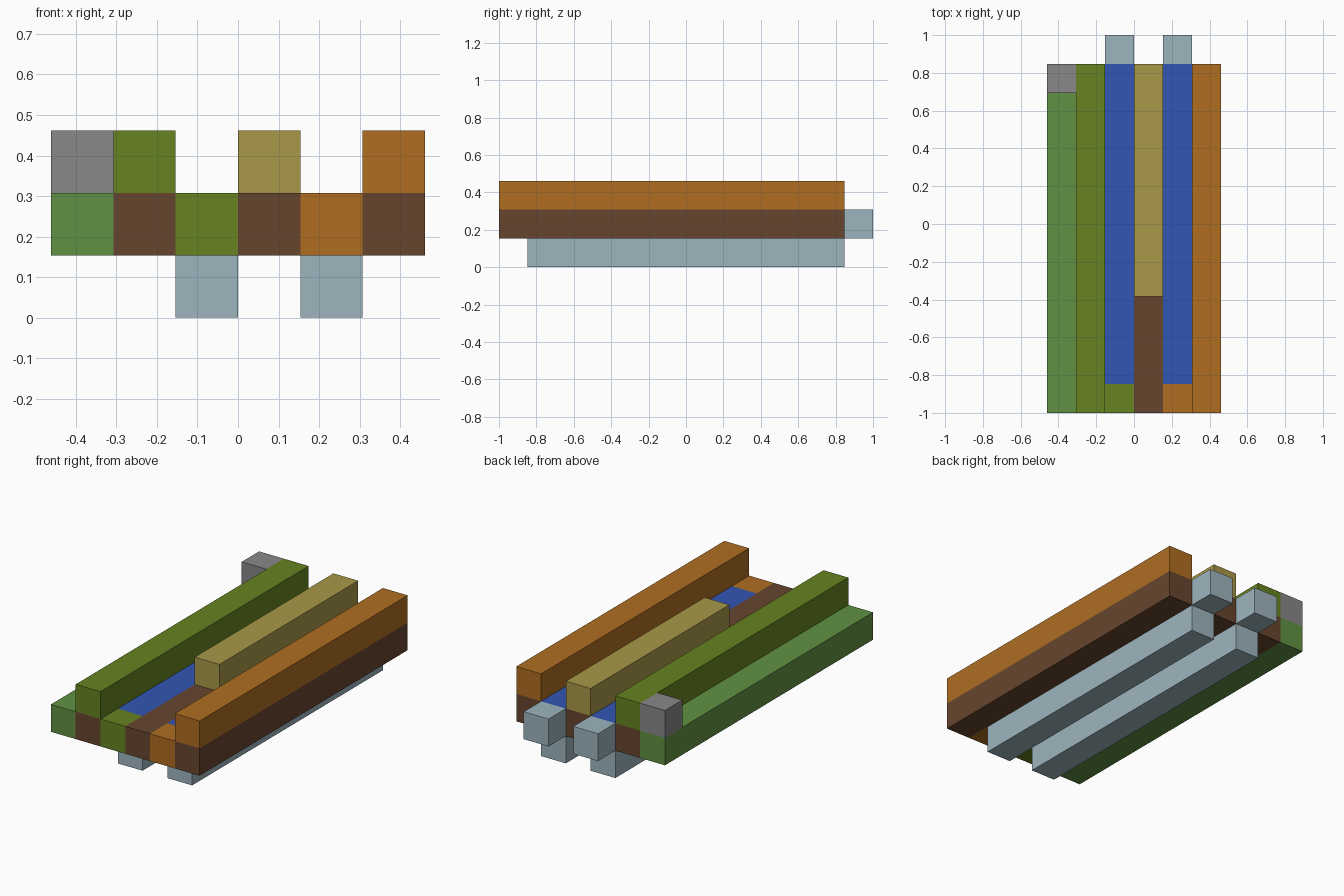
import bpy
import bmesh

U = 2 / 13          # one grid cell
BACK = 5.5          # rear end of the main beams, in cells
FRONT = -6.5        # front end of the main beams, in cells

if "Cube" in bpy.data.objects:
    bpy.data.objects.remove(bpy.data.objects["Cube"], do_unlink=True)


def linear(c):
    c /= 255
    return c / 12.92 if c <= 0.04045 else ((c + 0.055) / 1.055) ** 2.4


def material(name, *rgb):
    mat = bpy.data.materials.new(name)
    colour = (*[linear(c) for c in rgb], 1)
    mat.diffuse_color = colour
    mat.use_nodes = True
    bsdf = next(n for n in mat.node_tree.nodes if n.type == "BSDF_PRINCIPLED")
    bsdf.inputs["Base Color"].default_value = colour
    return mat


grey = material("grey", 136, 136, 136)
green = material("leaf green", 97, 145, 66)
olive = material("olive green", 102, 131, 33)
brown = material("brown", 103, 69, 46)
tan = material("tan", 168, 152, 72)
orange = material("orange", 175, 109, 33)
blue = material("water blue", 50, 86, 180)
pale = material("pale blue", 157, 181, 190)


def beam(name, column, layer, mat, front=FRONT, back=BACK):
    """One-cell-square beam running front to back in a column and layer."""
    bm = bmesh.new()
    bmesh.ops.create_cube(bm, size=1)
    for v in bm.verts:
        v.co.x = (column - 2.5 + v.co.x) * U
        v.co.y = (back if v.co.y > 0 else front) * U
        v.co.z = (layer + 0.5 + v.co.z) * U
    mesh = bpy.data.meshes.new(name)
    bm.to_mesh(mesh)
    bm.free()
    mesh.materials.append(mat)
    obj = bpy.data.objects.new(name, mesh)
    bpy.context.collection.objects.link(obj)
    return obj


# Outer ledge with its rear block
beam("right_ledge", 0, 1, green)
beam("rear_corner_block", 0, 2, grey, front=BACK - 1)

# Walls standing on brown base beams
beam("right_wall_base", 1, 1, brown)
beam("right_wall", 1, 2, olive)
beam("divider_base", 3, 1, brown)
beam("divider", 3, 2, tan, front=-2.5)
beam("left_wall_base", 5, 1, brown)
beam("left_wall", 5, 2, orange)

# Two water channels: end stop, water, supporting trough and rear spout
for side, column, stop in (("right", 2, olive), ("left", 4, orange)):
    beam(side + "_channel_stop", column, 1, stop, back=FRONT + 1)
    beam(side + "_channel_water", column, 1, blue, front=FRONT + 1)
    beam(side + "_trough", column, 0, pale, front=FRONT + 1)
    beam(side + "_spout", column, 1, pale, front=BACK, back=BACK + 1)
